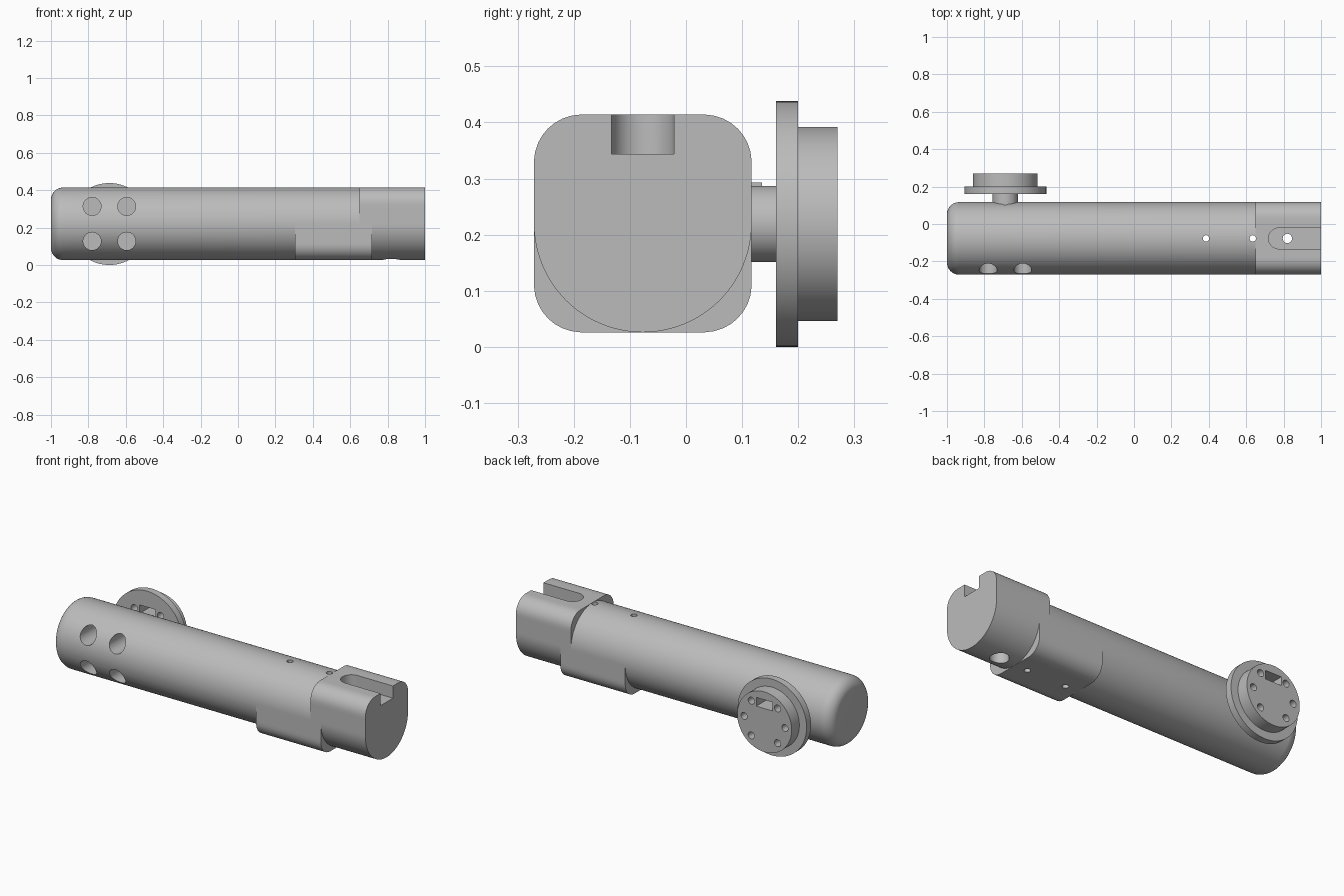
import bpy, bmesh, math
from mathutils import Matrix, Vector

cube = bpy.data.objects.get("Cube")
if cube:
    bpy.data.objects.remove(cube, do_unlink=True)

grey = bpy.data.materials.new("plain grey")
grey.use_nodes = True
COLOUR = (0.5, 0.5, 0.5, 1)
grey.diffuse_color = COLOUR
grey.node_tree.nodes["Principled BSDF"].inputs["Base Color"].default_value = COLOUR

SEG = 96
R = 0.194                  # barrel radius
CY, CZ = -0.077, 0.22      # barrel axis
CORNER = 0.085             # corner radius of the squared sections
WHEEL_X, WHEEL_Z = -0.688, 0.219


def new_object(name, bm):
    bmesh.ops.recalc_face_normals(bm, faces=bm.faces)
    mesh = bpy.data.meshes.new(name)
    bm.to_mesh(mesh)
    bm.free()
    mesh.materials.append(grey)
    obj = bpy.data.objects.new(name, mesh)
    bpy.context.collection.objects.link(obj)
    return obj


def loft(name, rings):
    """Closed skin through rings of equal point count."""
    bm = bmesh.new()
    loops = [[bm.verts.new(p) for p in ring] for ring in rings]
    for a, b in zip(loops, loops[1:]):
        for i in range(len(a)):
            j = (i + 1) % len(a)
            bm.faces.new((a[i], a[j], b[j], b[i]))
    bm.faces.new(loops[0])
    bm.faces.new(loops[-1])
    bmesh.ops.remove_doubles(bm, verts=bm.verts, dist=1e-5)
    return new_object(name, bm)


def rod(name, start, end, radius, seg=32):
    """Cylinder between two points."""
    a, b = Vector(start), Vector(end)
    bm = bmesh.new()
    turn = (b - a).to_track_quat('Z', 'Y').to_matrix().to_4x4()
    bmesh.ops.create_cone(bm, cap_ends=True, segments=seg, radius1=radius, radius2=radius,
                          depth=(b - a).length, matrix=Matrix.Translation((a + b) / 2) @ turn)
    return new_object(name, bm)


def box(name, low, high):
    a, b = Vector(low), Vector(high)
    bm = bmesh.new()
    bmesh.ops.create_cube(bm, size=1, matrix=Matrix.Translation((a + b) / 2)
                          @ Matrix.Diagonal((*(b - a), 1)))
    return new_object(name, bm)


def activate(obj):
    bpy.ops.object.select_all(action='DESELECT')
    obj.select_set(True)
    bpy.context.view_layer.objects.active = obj


def cut(obj, cutters):
    for cutter in cutters:
        cutter.hide_render = True
        mod = obj.modifiers.new("cut", 'BOOLEAN')
        mod.operation, mod.solver, mod.object = 'DIFFERENCE', 'EXACT', cutter
        activate(obj)
        bpy.ops.object.modifier_apply(modifier=mod.name)
        bpy.data.objects.remove(cutter, do_unlink=True)


def smooth(obj):
    activate(obj)
    bpy.ops.object.shade_smooth_by_angle(angle=math.radians(30))


def square_reach(c, s):
    """Distance from centre to a rounded square along direction (c, s)."""
    c, s = abs(c), abs(s)
    k = R / max(c, s)
    inner = R - CORNER
    if min(c, s) * k <= inner:
        return k
    dot = inner * (c + s)
    return dot + math.sqrt(dot * dot - 2 * inner * inner + CORNER ** 2)


def section(x, top_square=False, bottom_square=False, inset=0):
    ring = []
    for i in range(SEG):
        t = math.tau * i / SEG
        c, s = math.cos(t), math.sin(t)
        squared = top_square if i < SEG / 2 else bottom_square
        d = square_reach(c, s) if squared else R - inset
        ring.append((x, CY + d * c, CZ + d * s))
    return ring


# Barrel: rounded closed end, squared lower block, squared upper block
FILLET = 0.065
rings = []
for i in range(9):
    t = math.pi / 2 * i / 8
    rings.append(section(-1 + FILLET * (1 - math.cos(t)), inset=FILLET * (1 - math.sin(t))))
for x, before, after in ((0.305, (0, 0), (0, 1)), (0.65, (0, 1), (1, 1)), (0.717, (1, 1), (1, 0))):
    rings += [section(x, *before), section(x, *after)]
rings.append(section(1, True, False))
barrel = loft("barrel", rings)

# Barrel holes: cross pins, counterbore, end slot and four blind sockets
cutters = [rod("pin_hole", (x, CY, -0.1), (x, CY, 0.6), r)
           for x, r in ((0.385, 0.017), (0.635, 0.017), (0.82, 0.025))]
cutters.append(rod("counterbore", (0.82, CY, -0.1), (0.82, CY, 0.11), 0.05))
HALF, FLOOR = 0.056, 0.344
slot = []
for i in range(25):
    t = math.pi / 2 + math.pi * i / 24
    slot.append((0.775 + HALF * math.cos(t), CY + HALF * math.sin(t)))
slot += [(1.1, CY - HALF), (1.1, CY + HALF)]
cutters.append(loft("slot", [[(x, y, z) for x, y in slot] for z in (FLOOR, 0.6)]))
for x in (-0.78, -0.595):
    for z in (CZ - 0.093, CZ + 0.093):
        cutters.append(rod("socket", (x, -0.4, z), (x, -0.11, z), 0.048))
cut(barrel, cutters)
smooth(barrel)

# Flanged wheel with its stem, turned about the y axis
profile = ((0.06, 0.068), (0.16, 0.068), (0.16, 0.219), (0.2, 0.219), (0.2, 0.173), (0.27, 0.173))
wheel = loft("flanged_wheel", [
    [(WHEEL_X + r * math.cos(math.tau * i / SEG), y, WHEEL_Z + r * math.sin(math.tau * i / SEG))
     for i in range(SEG)] for y, r in profile])

# Wheel holes: ring of six bolts and one window
cutters = []
for degrees in (0, 50, 130, 180, 230, 310):
    t = math.radians(degrees)
    x, z = WHEEL_X + 0.13 * math.cos(t), WHEEL_Z + 0.13 * math.sin(t)
    cutters.append(rod("bolt_hole", (x, 0.14, z), (x, 0.3, z), 0.02, 24))
cutters.append(box("window", (WHEEL_X - 0.052, 0.14, WHEEL_Z + 0.077),
                   (WHEEL_X + 0.052, 0.3, WHEEL_Z + 0.127)))
cut(wheel, cutters)
smooth(wheel)

# Small key on top of the stem
box("stem_key", (WHEEL_X - 0.01, 0.08, WHEEL_Z), (WHEEL_X + 0.01, 0.135, 0.293))
